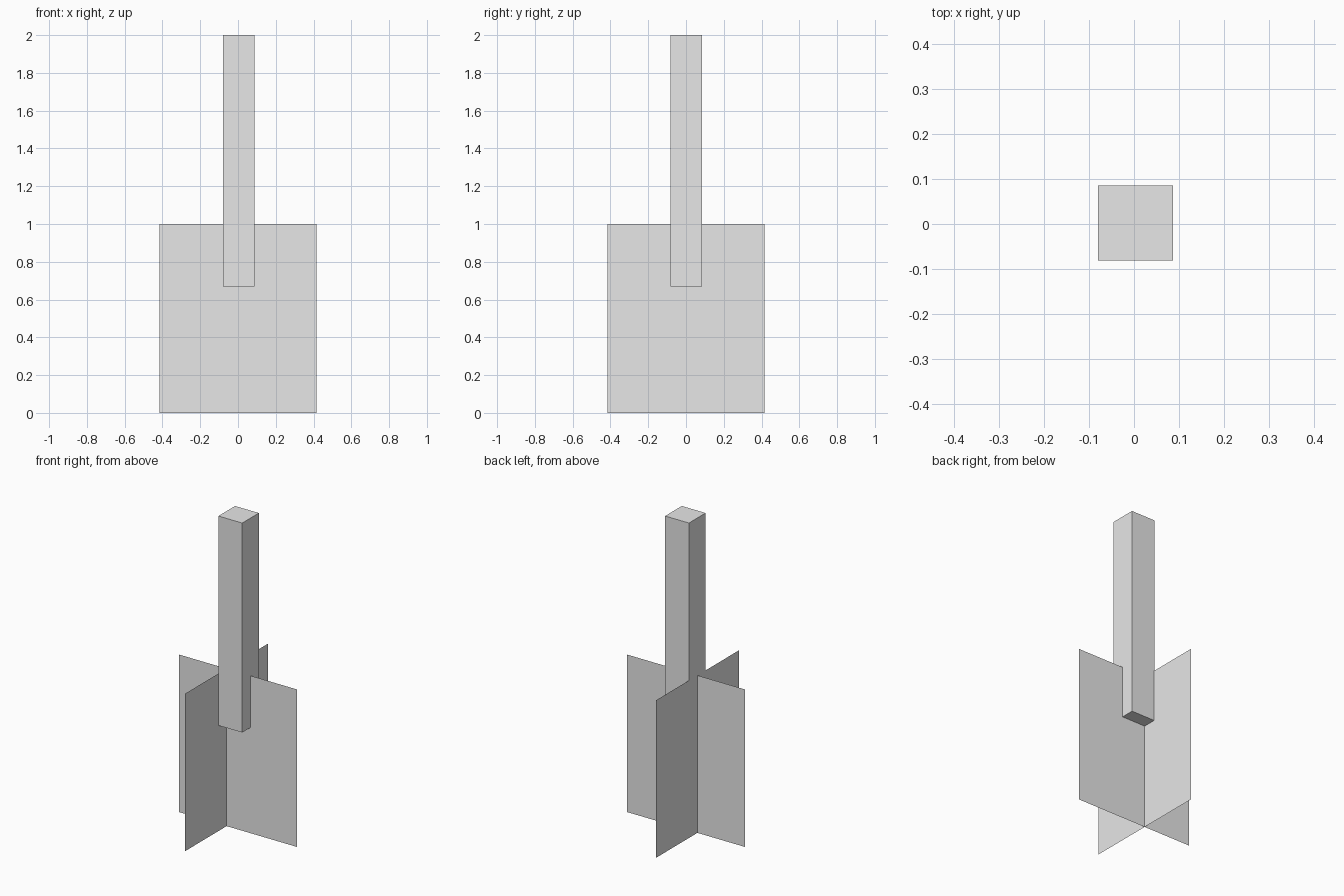
import bpy
import math

cube = bpy.data.objects.get("Cube")
if cube:
    bpy.data.objects.remove(cube, do_unlink=True)

grey = bpy.data.materials.new("plain grey")
grey.use_nodes = True
colour = (0.8, 0.8, 0.8, 1)
grey.diffuse_color = colour
grey.node_tree.nodes["Principled BSDF"].inputs["Base Color"].default_value = colour


def finish(name, scale):
    obj = bpy.context.object
    obj.name = name
    obj.scale = scale
    bpy.ops.object.transform_apply(location=False, rotation=True, scale=True)
    obj.data.materials.append(grey)
    return obj


def vane(name, x, turn):
    """Upright paper-thin sheet standing on the ground."""
    bpy.ops.mesh.primitive_plane_add(
        size=1, location=(x, 0, 0.5), rotation=(math.pi / 2, 0, turn))
    return finish(name, (0.83, 1, 1))


# Square post, floating above the ground and held by the vanes
bpy.ops.mesh.primitive_cube_add(size=1, location=(0.003, 0.002, 1.335))
finish("post", (0.167, 0.167, 1.33))

# Crossed vanes: one through the middle, one along the side of the post
vane("wide_vane", 0, 0)
vane("cross_vane", -0.08, math.pi / 2)
